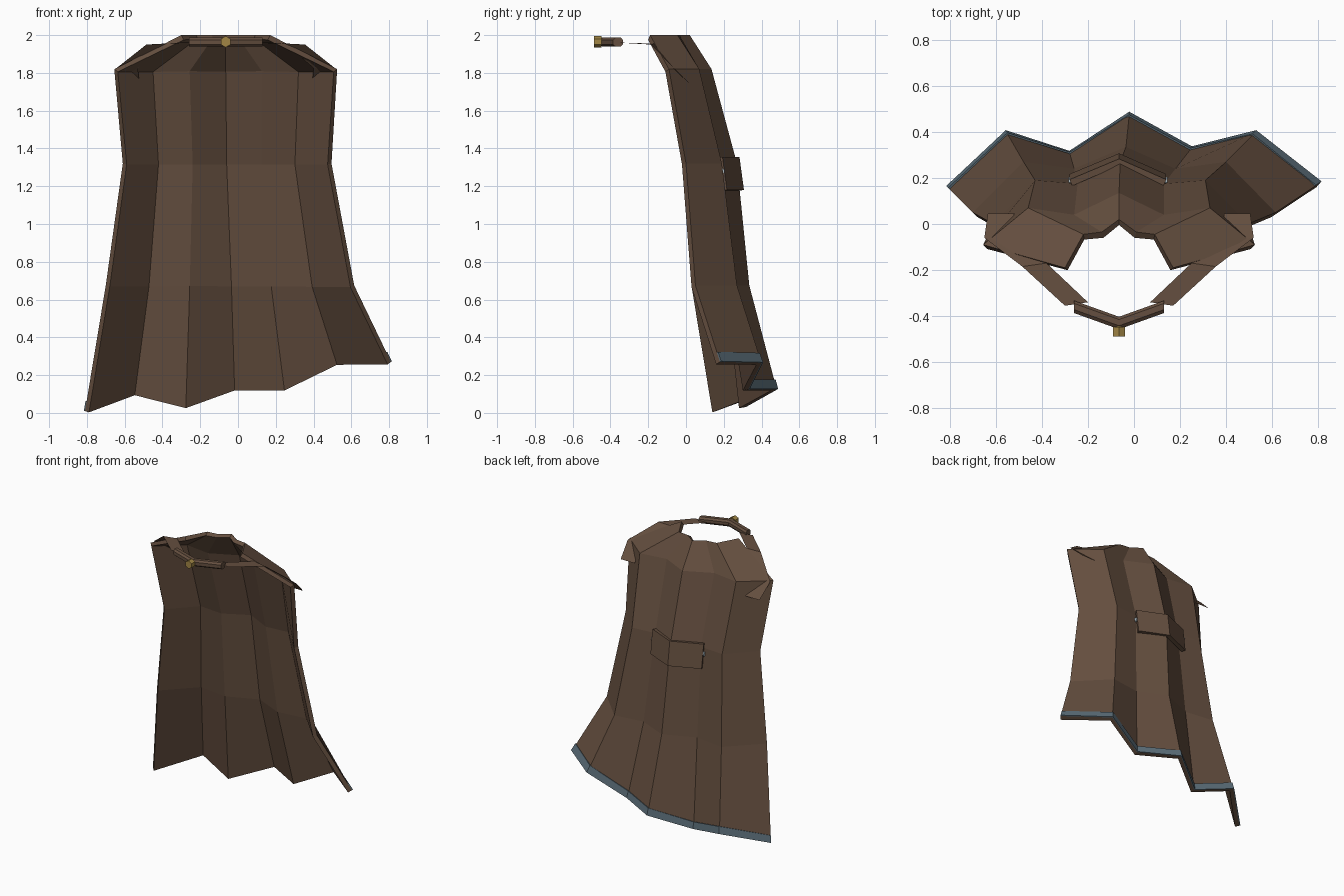
import bpy, math
from mathutils import Vector, Matrix

if "Cube" in bpy.data.objects:
    bpy.data.objects.remove(bpy.data.objects["Cube"])

CX = -0.065  # symmetry axis of the shoulders and clasp


def material(name, rgb):
    m = bpy.data.materials.new(name)
    m.diffuse_color = (*rgb, 1)
    m.use_nodes = True
    m.node_tree.nodes["Principled BSDF"].inputs["Base Color"].default_value = m.diffuse_color
    return m


BROWN = material("brown_cloth", (0.13, 0.078, 0.05))
BLUE = material("blue_grey_trim", (0.105, 0.155, 0.19))
GOLD = material("gold", (0.36, 0.24, 0.06))
STEEL = material("steel", (0.4, 0.48, 0.52))


def add_mesh(name, verts, faces, mat):
    me = bpy.data.meshes.new(name)
    me.from_pydata([tuple(v) for v in verts], [], faces)
    me.materials.append(mat)
    ob = bpy.data.objects.new(name, me)
    bpy.context.collection.objects.link(ob)
    return ob


def grid(name, rows, mat, thick=0.0, offset=-1, closed=False):
    """Skin a list of equal-length point rows, optionally thickened or closed into a tube."""
    n = len(rows[0])
    verts = [p for r in rows for p in r]
    faces = [(r * n + c, r * n + (c + 1) % n, (r + 1) * n + (c + 1) % n, (r + 1) * n + c)
             for r in range(len(rows) - 1) for c in range(n if closed else n - 1)]
    if closed:
        faces += [tuple(range(n))[::-1], tuple(range(len(verts) - n, len(verts)))]
    ob = add_mesh(name, verts, faces, mat)
    if thick:
        m = ob.modifiers.new("thickness", "SOLIDIFY")
        m.thickness, m.offset = thick, offset
    return ob


def stud(name, sides, radius, depth, loc, axis, mat):
    bpy.ops.mesh.primitive_cylinder_add(vertices=sides, radius=radius, depth=depth, location=loc)
    ob = bpy.context.object
    ob.rotation_euler = (math.pi / 2, 0, 0) if axis == "y" else (0, math.pi / 2, 0)
    ob.name = name
    ob.data.materials.append(mat)


# Cape: seven pleat columns, five rows from neck to ragged hem
xs = [(-.30, -.22, -.14, CX, .01, .09, .17),
      (-.655, -.46, -.26, CX, .13, .33, .525),
      (-.61, -.43, -.245, -.06, .13, .31, .495),
      (-.70, -.48, -.26, -.035, .18, .40, .615),
      (-.81, -.555, -.28, -.02, .25, .53, .81)]
ys = [(-.19, -.045, -.035, .02, -.035, -.045, -.19),
      (-.09, .07, .04, .135, .04, .07, -.09),
      (.0, .19, .175, .27, .175, .19, .0),
      (.05, .27, .24, .335, .24, .27, .05),
      (.16, .40, .31, .48, .33, .40, .18)]
zs = [(2.0,) * 7, (1.82,) * 7, (1.32,) * 7, (.675,) * 7,
      (.01, .10, .03, .125, .125, .265, .27)]
rows = [[Vector(p) for p in zip(*r)] for r in zip(xs, ys, zs)]
grid("cape", rows, BROWN, 0.03)

# Trim band along the outside of the hem
upper = [b + (a - b) * (0.05 / (a.z - b.z)) for a, b in zip(rows[3], rows[4])]
grid("hem_trim", [upper, rows[4]], BLUE, 0.008, 1)

# Shoulder straps: flat ribbons from the clasp over the shoulder into the cape
strap = [((-.20, -.34, 1.96), (-.30, -.355, 1.96)),
         ((-.38, -.17, 1.955), (-.485, -.185, 1.95)),
         ((-.53, -.07, 1.825), (-.65, -.06, 1.82)),
         ((-.52, .045, 1.72), (-.635, .045, 1.72))]
for side, sgn in (("left", 1), ("right", -1)):
    pts = [[(CX + sgn * (x - CX), y, z) for x, y, z in r] for r in strap]
    grid(side + "_shoulder_strap", pts if sgn < 0 else [r[::-1] for r in pts], BROWN)

# Neck clasp: bent bar with chamfered section
section = [(-.027, -.012), (-.027, .012), (-.012, .024), (.015, .024),
           (.027, .010), (.027, -.010), (.015, -.024), (-.012, -.024)]
bar = [(CX - .195, -.36), (CX, -.43), (CX + .195, -.36)]
grid("neck_clasp", [[(x, y + a, 1.963 + b) for a, b in section] for x, y in bar],
     BROWN, closed=True)
stud("clasp_stud", 6, .03, .04, (CX, -.468, 1.965), "y", GOLD)
stud("clasp_stud_base", 6, .022, .03, (CX, -.445, 1.965), "y", GOLD)

# Back tab: bent band across the centre pleat, with a stud at each end
band = [(CX - .215, .205), (CX, .295), (CX + .205, .205)]
grid("back_tab", [[(x, y - .012, 1.355) for x, y in band],
                  [(x, y + .012, 1.18) for x, y in band]], BROWN, 0.03)
for side, x in (("left", CX - .212), ("right", CX + .202)):
    stud(side + "_tab_stud", 6, .016, .016, (x, .188, 1.28), "x", STEEL)
